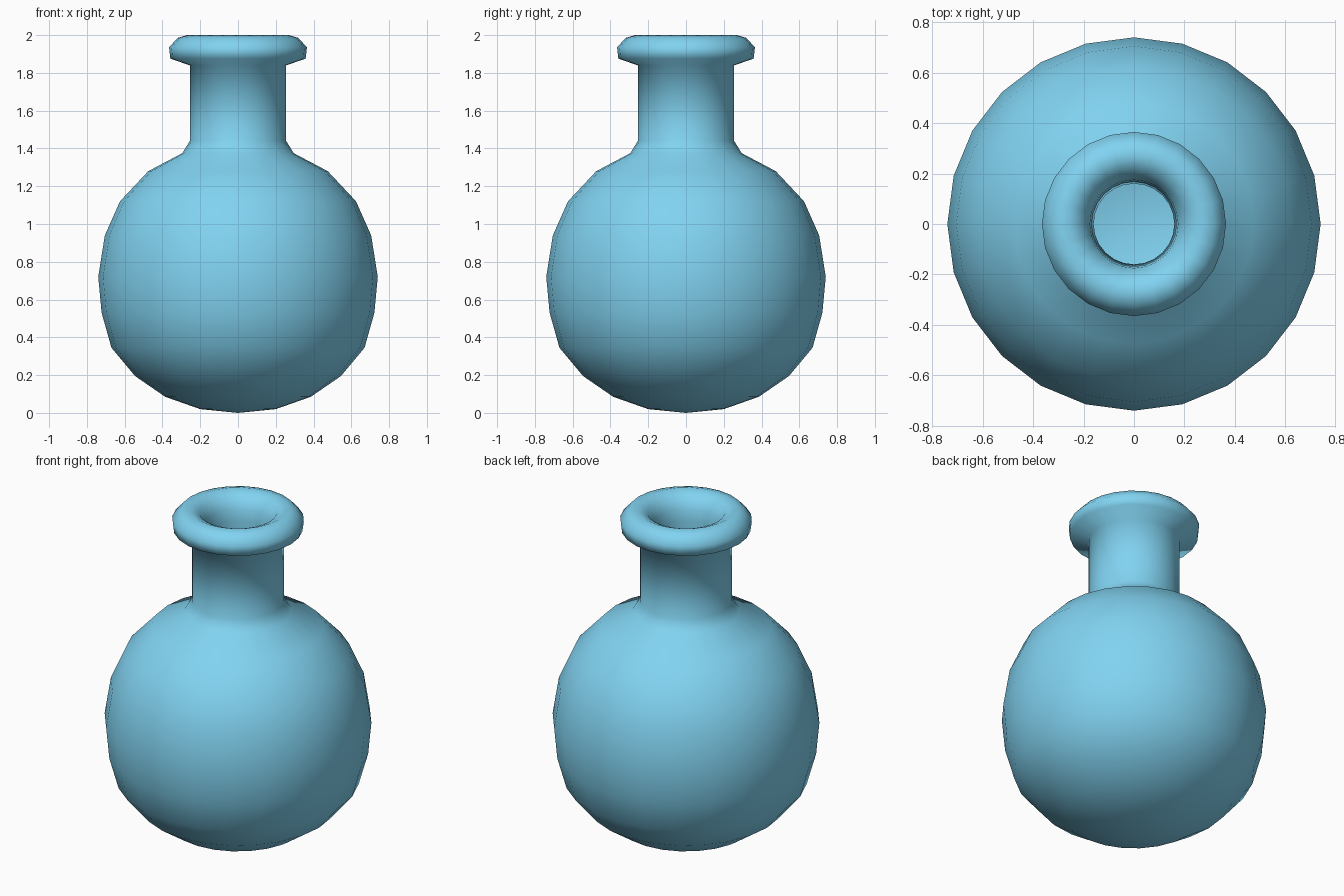
import bpy, bmesh, math

if "Cube" in bpy.data.objects:
    bpy.data.objects.remove(bpy.data.objects["Cube"])

SIDES = 24

# Half profile (radius, height): outside from the base up, over the lip, then down the inside
outer = [(0, 0), (0.2, 0.02), (0.385, 0.085), (0.545, 0.195), (0.67, 0.345),
         (0.722, 0.53), (0.74, 0.72), (0.705, 0.94), (0.625, 1.12), (0.475, 1.28),
         (0.295, 1.375), (0.255, 1.44), (0.255, 1.84)]
lip = [(0.358, 1.875), (0.365, 1.935), (0.32, 1.985), (0.27, 2.0), (0.215, 1.975),
       (0.175, 1.91)]
inner = [(0.168, 1.84), (0.16, 1.42), (0.22, 1.31), (0.43, 1.2), (0.56, 1.06),
         (0.625, 0.91), (0.65, 0.72), (0.635, 0.55), (0.59, 0.39), (0.48, 0.265),
         (0.345, 0.165), (0.18, 0.11), (0, 0.09)]


def lathe(name, profile, color):
    bm = bmesh.new()
    verts = [bm.verts.new((r, 0, z)) for r, z in profile]
    edges = [bm.edges.new(pair) for pair in zip(verts, verts[1:])]
    bmesh.ops.spin(bm, geom=verts + edges, cent=(0, 0, 0), axis=(0, 0, 1),
                   angle=math.tau, steps=SIDES, use_merge=False)
    bmesh.ops.remove_doubles(bm, verts=bm.verts, dist=0.0005)
    bmesh.ops.recalc_face_normals(bm, faces=bm.faces)
    for face in bm.faces:
        face.smooth = True
    mesh = bpy.data.meshes.new(name)
    bm.to_mesh(mesh)
    bm.free()
    mat = bpy.data.materials.new(name + "_glass")
    mat.diffuse_color = color
    mat.use_nodes = True
    mat.node_tree.nodes["Principled BSDF"].inputs["Base Color"].default_value = mat.diffuse_color
    mesh.materials.append(mat)
    obj = bpy.data.objects.new(name, mesh)
    bpy.context.collection.objects.link(obj)
    return obj


# Hollow round flask with thick walls and a rolled lip
lathe("flask", outer + lip + inner, (0.22, 0.65, 0.88, 1))
